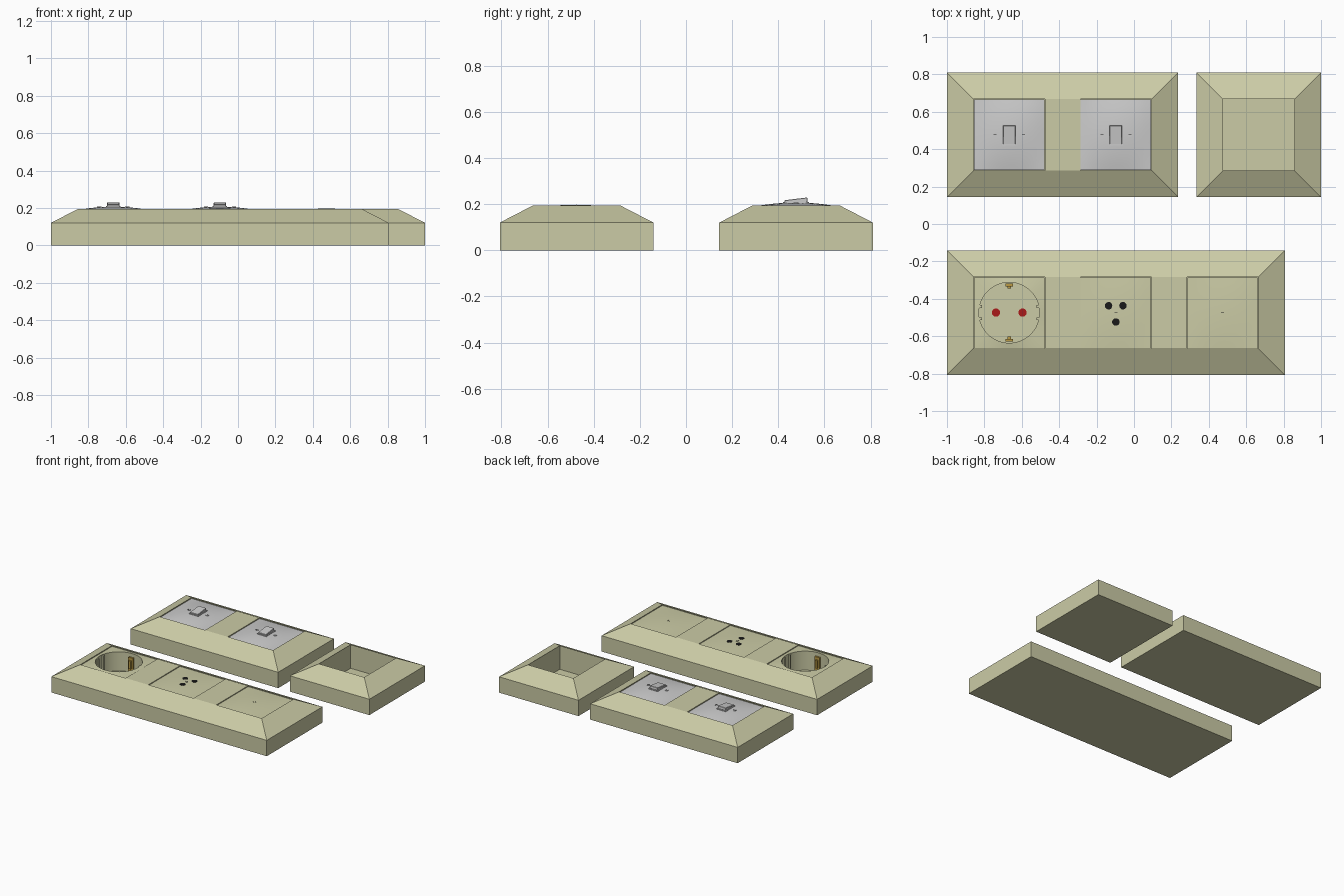
import bpy, bmesh, math
from mathutils import Matrix

if "Cube" in bpy.data.objects:
    bpy.data.objects.remove(bpy.data.objects["Cube"])

def material(name, col):
    m = bpy.data.materials.new(name)
    m.diffuse_color = (*col, 1)
    m.use_nodes = True
    m.node_tree.nodes["Principled BSDF"].inputs["Base Color"].default_value = m.diffuse_color
    return m

CREAM = material("cream", (0.6, 0.6, 0.38))
RED = material("red", (0.4, 0.01, 0.01))
BLACK = material("black", (0.01, 0.01, 0.01))
BRASS = material("brass", (0.5, 0.33, 0.06))
RIM, WELL, PITCH = 0.143, 0.38, 0.57
SIDE, TOP = 0.12, 0.194

def finish(bm, name, mat=None, smooth=False):
    bmesh.ops.recalc_face_normals(bm, faces=bm.faces)
    me = bpy.data.meshes.new(name)
    bm.to_mesh(me)
    bm.free()
    ob = bpy.data.objects.new(name, me)
    bpy.context.collection.objects.link(ob)
    if mat:
        me.materials.append(mat)
    if smooth:
        bpy.context.view_layer.objects.active = ob
        ob.select_set(True)
        bpy.ops.object.shade_smooth_by_angle()
        ob.select_set(False)
    return ob

def box(name, loc, size, mat=None, tilt=0, bevel=0):
    bm = bmesh.new()
    bmesh.ops.create_cube(bm, size=1)
    bmesh.ops.scale(bm, vec=size, verts=bm.verts)
    if bevel:
        bmesh.ops.bevel(bm, geom=bm.edges[:], offset=bevel, segments=1, affect='EDGES')
    bmesh.ops.transform(bm, matrix=Matrix.Translation(loc) @ Matrix.Rotation(tilt, 4, 'X'), verts=bm.verts)
    return finish(bm, name, mat)

def disc(name, loc, r, h, mat=None):
    bm = bmesh.new()
    bmesh.ops.create_cone(bm, cap_ends=True, segments=20, radius1=r, radius2=r, depth=h)
    bmesh.ops.translate(bm, vec=loc, verts=bm.verts)
    return finish(bm, name, mat, True)

def screw(name, x, y, z, mat=None):
    disc(name, (x, y, z), 0.011, 0.008, mat)
    box(name + "_slot", (x, y, z + 0.004), (0.016, 0.003, 0.001), BLACK)

# Chamfered surround with n open square wells
def surround(name, x0, y0, n):
    bm = bmesh.new()
    x1, y1 = x0 + 2 * RIM + WELL + (n - 1) * PITCH, y0 + 2 * RIM + WELL
    def rect(ax, ay, bx, by, z):
        return [bm.verts.new((x, y, z)) for x, y in ((ax, ay), (bx, ay), (bx, by), (ax, by))]
    base, mid = rect(x0, y0, x1, y1, 0), rect(x0, y0, x1, y1, SIDE)
    wells = []
    for i in range(n):
        a, b = x0 + RIM + i * PITCH, y0 + RIM
        top = rect(a, b, a + WELL, b + WELL, TOP)
        low = rect(a, b, a + WELL, b + WELL, 0.015)
        for k in range(4):
            bm.faces.new((top[k], top[k - 1], low[k - 1], low[k]))
        bm.faces.new(low)
        if wells:
            p = wells[-1]
            bm.faces.new((p[1], top[0], top[3], p[2]))
        wells.append(top)
    bm.faces.new(base[::-1])
    for k in range(4):
        j = (k + 1) % 4
        bm.faces.new((base[k], base[j], mid[j], mid[k]))
    front = [v for w in wells for v in w[:2]]
    back = [v for w in wells for v in (w[3], w[2])]
    bm.faces.new([mid[0], mid[1]] + front[::-1])
    bm.faces.new([mid[2], mid[3]] + back)
    bm.faces.new((mid[1], mid[2], wells[-1][2], wells[-1][1]))
    bm.faces.new((mid[3], mid[0], wells[0][0], wells[0][3]))
    finish(bm, name, CREAM)

# Slightly domed square cover plate
def plate(name, x, y, edge, rise, mat=None):
    bm = bmesh.new()
    bmesh.ops.create_grid(bm, x_segments=12, y_segments=12, size=WELL / 2 - 0.002)
    for v in bm.verts:
        u, w = v.co.x / WELL * 2, v.co.y / WELL * 2
        v.co = (v.co.x + x, v.co.y + y, edge + rise * (1 - u * u) * (1 - w * w))
    rim = [e for e in bm.edges if e.is_boundary]
    new = bmesh.ops.extrude_edge_only(bm, edges=rim)["geom"]
    bmesh.ops.translate(bm, vec=(0, 0, -0.05), verts=[g for g in new if isinstance(g, bmesh.types.BMVert)])
    finish(bm, name, mat, True)

# Square plate with a deep round recess
def socket(name, x, y):
    bm = bmesh.new()
    N, R, h = 48, 0.162, WELL / 2 - 0.002
    rings = []
    for r, z in ((None, 0.14), (None, 0.189), (R, TOP), (R, 0.05)):
        ring = []
        for i in range(N):
            c, s = math.cos(i * math.tau / N), math.sin(i * math.tau / N)
            d = r or h / max(abs(c), abs(s))
            ring.append(bm.verts.new((x + d * c, y + d * s, z)))
        rings.append(ring)
    for a, b in zip(rings, rings[1:]):
        for i in range(N):
            j = (i + 1) % N
            bm.faces.new((a[i], a[j], b[j], b[i]))
    bm.faces.new(rings[-1])
    finish(name=name, bm=bm, mat=CREAM, smooth=True)
    for s in (-1, 1):
        for t in (-1, 1):
            box("guide_rib", (x + s * 0.153, y + t * 0.033, 0.12), (0.016, 0.014, 0.14), CREAM)
        disc("pin_hole", (x + s * 0.071, y, 0.051), 0.022, 0.004, RED)
        box("earth_clip", (x, y + s * 0.148, 0.11), (0.04, 0.014, 0.12), BRASS)
        box("earth_contact", (x, y + s * 0.136, 0.12), (0.018, 0.016, 0.06), BRASS)

surround("double_surround", -1, 0.144, 2)
surround("single_surround", 0.334, 0.144, 1)
surround("triple_surround", -1, -0.807, 3)

YB, YF = 0.477, -0.474
XS = [-1 + RIM + WELL / 2 + i * PITCH for i in range(3)]

# Switches
for x in XS[:2]:
    plate("switch_plate", x, YB, 0.188, 0.019)
    box("rocker_collar", (x, YB, 0.203), (0.078, 0.112, 0.014))
    box("rocker", (x, YB, 0.213), (0.066, 0.1, 0.02), tilt=math.radians(7), bevel=0.002)
    for s in (-1, 1):
        screw("plate_screw", x + s * 0.075, YB, 0.203)

# Power socket, three-pin outlet and blank cover
socket("power_socket", XS[0], YF)
plate("outlet_plate", XS[1], YF, 0.189, 0.007, CREAM)
for dx, dy in ((-0.039, 0.037), (0.038, 0.037), (0, -0.05)):
    disc("outlet_hole", (XS[1] + dx, YF + dy, 0.194), 0.02, 0.006, BLACK)
plate("blank_plate", XS[2], YF, 0.189, 0.007, CREAM)
for x in XS[1:]:
    screw("cover_screw", x, YF, 0.193, CREAM)
